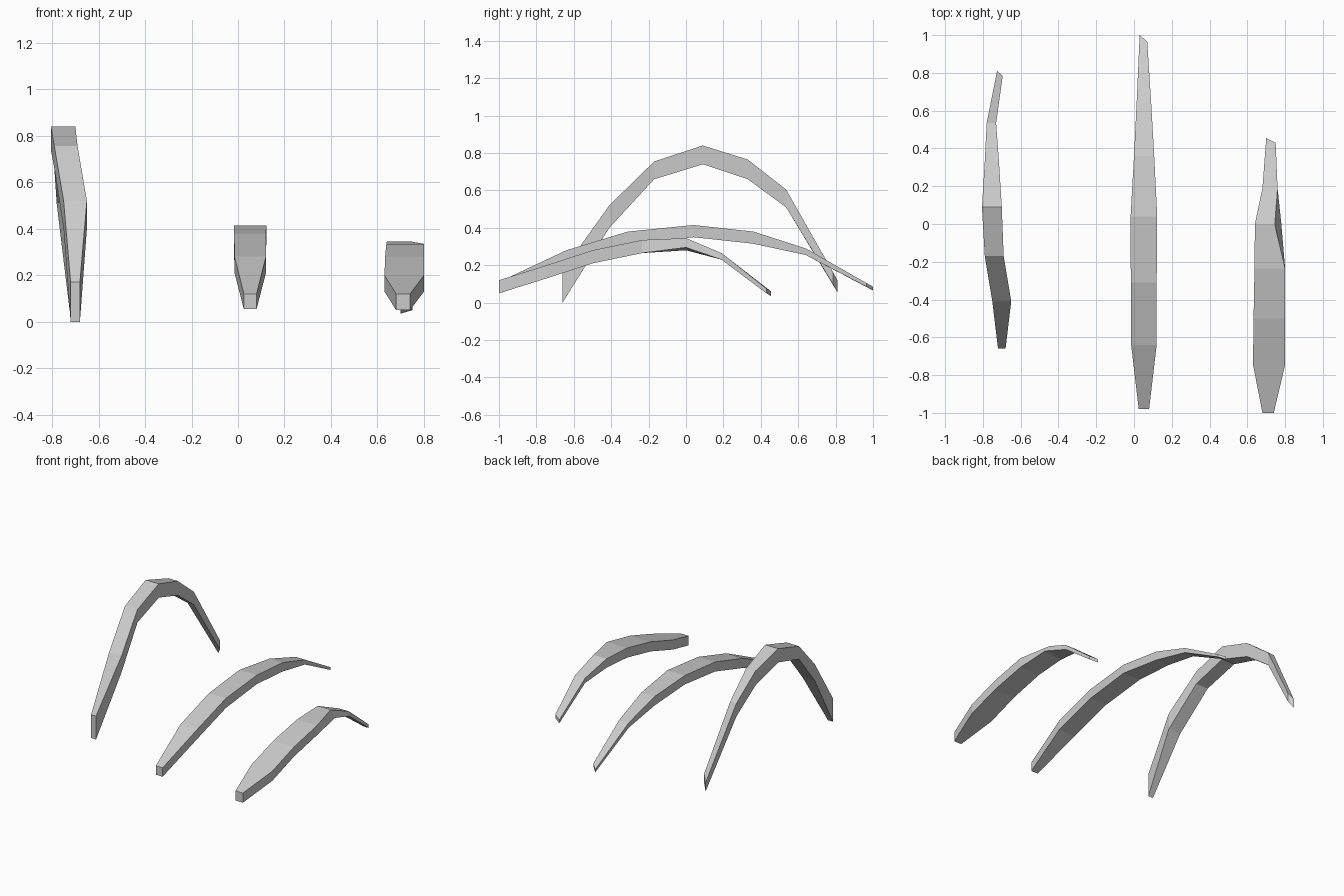
import bpy, bmesh


def blade(name, stations, tip, lifted=None):
    """Loft a four-sided curved blade.
    stations: (y, left x, right x, bottom z, top z), front to back.
    tip: (y shift, z shift) of the right-hand corners at the back end.
    lifted: optional (station index, right bottom x, right bottom z)."""
    bm = bmesh.new()
    rings = []
    for i, (y, xl, xr, zb, zt) in enumerate(stations):
        dy, dz = tip if i == len(stations) - 1 else (0, 0)
        xb, zbr = xr, zb + dz
        if lifted and lifted[0] == i:
            xb, zbr = lifted[1:]
        corners = [(xl, y, zb), (xb, y + dy, zbr), (xr, y + dy, zt + dz), (xl, y, zt)]
        rings.append([bm.verts.new(c) for c in corners])
    for a, b in zip(rings, rings[1:]):
        for k in range(4):
            n = (k + 1) % 4
            bm.faces.new((a[k], a[n], b[n], b[k]))
    bm.faces.new(rings[0][::-1])
    bm.faces.new(rings[-1])
    bmesh.ops.recalc_face_normals(bm, faces=bm.faces[:])
    mesh = bpy.data.meshes.new(name)
    bm.to_mesh(mesh)
    bm.free()
    obj = bpy.data.objects.new(name, mesh)
    bpy.context.collection.objects.link(obj)
    return obj


# Tall arched blade on the left
blade("tall_blade", [
    (-0.66, -0.72, -0.68, 0.00, 0.17),
    (-0.41, -0.75, -0.65, 0.40, 0.52),
    (-0.17, -0.79, -0.69, 0.66, 0.755),
    (0.09, -0.805, -0.70, 0.74, 0.84),
    (0.33, -0.79, -0.715, 0.66, 0.765),
    (0.535, -0.78, -0.73, 0.51, 0.605),
    (0.81, -0.725, -0.695, 0.055, 0.12)], (-0.025, 0.045))

# Long low blade in the middle
blade("long_blade", [
    (-0.98, 0.025, 0.08, 0.055, 0.12),
    (-0.64, -0.015, 0.12, 0.21, 0.28),
    (-0.31, -0.017, 0.12, 0.31, 0.38),
    (0.04, -0.018, 0.123, 0.35, 0.415),
    (0.36, 0.0, 0.107, 0.315, 0.38),
    (0.64, 0.014, 0.091, 0.255, 0.29),
    (1.00, 0.03, 0.07, 0.065, 0.085)], (-0.035, 0.02))

# Short wide blade on the right, twisted behind its middle
blade("short_blade", [
    (-1.00, 0.68, 0.74, 0.05, 0.12),
    (-0.745, 0.63, 0.80, 0.13, 0.20),
    (-0.50, 0.633, 0.80, 0.21, 0.28),
    (-0.235, 0.638, 0.80, 0.265, 0.335),
    (0.0, 0.64, 0.745, 0.28, 0.345),
    (0.19, 0.68, 0.76, 0.23, 0.265),
    (0.455, 0.70, 0.75, 0.035, 0.06)], (-0.025, 0.015), lifted=(4, 0.78, 0.295))
